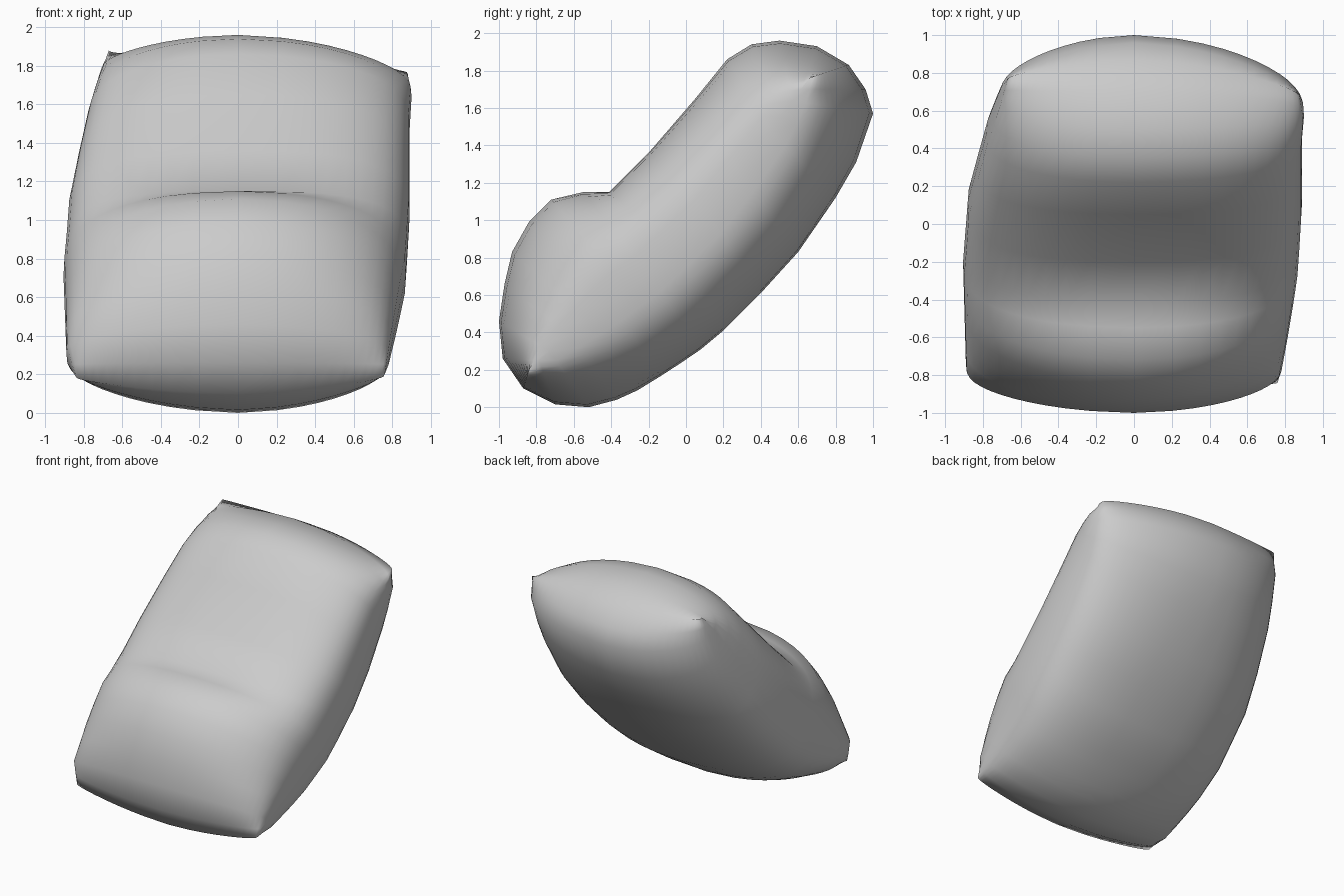
import bpy, bmesh, math

if "Cube" in bpy.data.objects:
    bpy.data.objects.remove(bpy.data.objects["Cube"])

# Mid cross-section, bottom seam to top seam: front (y, z) and back (y, z)
FRONT = [(-.87, .1), (-.98, .26), (-1, .46), (-.97, .66), (-.93, .83), (-.84, .99),
         (-.72, 1.11), (-.55, 1.15), (-.41, 1.15), (-.2, 1.36), (.05, 1.65),
         (.22, 1.86), (.35, 1.94), (.5, 1.96), (.7, 1.93), (.87, 1.83)]
BACK = [(-.87, .1), (-.7, .015), (-.52, 0), (-.37, .04), (-.26, .09), (-.13, .17),
        (-.03, .235), (.08, .31), (.2, .41), (.4, .61), (.6, .83),
        (.8, 1.12), (.91, 1.31), (1, 1.57), (.96, 1.7), (.87, 1.83)]
# Side seam keys: (row, x, y, z)
LEFT = [(0, -.84, -.82, .19), (2, -.89, -.74, .31), (7, -.905, -.20, .71),
        (9, -.88, .12, 1.02), (11, -.78, .48, 1.49), (13, -.71, .66, 1.76), (15, -.67, .76, 1.88)]
RIGHT = [(0, .76, -.84, .20), (2, .785, -.73, .30), (7, .87, -.20, .71),
         (9, .89, .12, 1.02), (11, .89, .46, 1.47), (13, .90, .57, 1.64), (15, .88, .66, 1.76)]
# How much the padding thins towards the sides: (row, amount)
FRONT_THIN = [(0, .6), (2, .3), (5, .25), (7, .15), (8, .0), (9, .03), (10, .1), (12, .25), (15, .6)]
BACK_THIN = [(0, .6), (2, .35), (5, .12), (10, .12), (13, .35), (15, .6)]
ROWS, COLS = len(FRONT), 25


def key(keys, r):
    for a, b in zip(keys, keys[1:]):
        if r <= b[0]:
            t = (r - a[0]) / (b[0] - a[0])
            return [p + (q - p) * t for p, q in zip(a[1:], b[1:])]


def point(profile, r, c):
    ang = math.pi * (c / (COLS - 1) - .5)
    thin = key(FRONT_THIN if profile is FRONT else BACK_THIN, r)[0]
    u = abs(math.sin(ang)) ** (2 / 3)
    f = max(0, math.cos(ang)) ** (2 / 3) * (1 - thin * u ** 1.6)
    if c in (0, COLS - 1):
        f = 0
    x, y, z = key(LEFT if ang < 0 else RIGHT, r)
    py, pz = profile[r]
    return (x * u, y + (py - y) * f, z + (pz - z) * f)


# Stuffed cushion: front and back sheets joined at the seam
bm = bmesh.new()
for profile in (FRONT, BACK):
    grid = [[bm.verts.new(point(profile, r, c)) for c in range(COLS)] for r in range(ROWS)]
    for r in range(ROWS - 1):
        for c in range(COLS - 1):
            quad = [grid[r][c], grid[r][c + 1], grid[r + 1][c + 1], grid[r + 1][c]]
            bm.faces.new(quad if profile is FRONT else quad[::-1])
bmesh.ops.remove_doubles(bm, verts=bm.verts, dist=.0005)
bmesh.ops.recalc_face_normals(bm, faces=bm.faces)
for face in bm.faces:
    face.smooth = True
mesh = bpy.data.meshes.new("cushion")
bm.to_mesh(mesh)
bm.free()
cushion = bpy.data.objects.new("cushion", mesh)
bpy.context.collection.objects.link(cushion)
